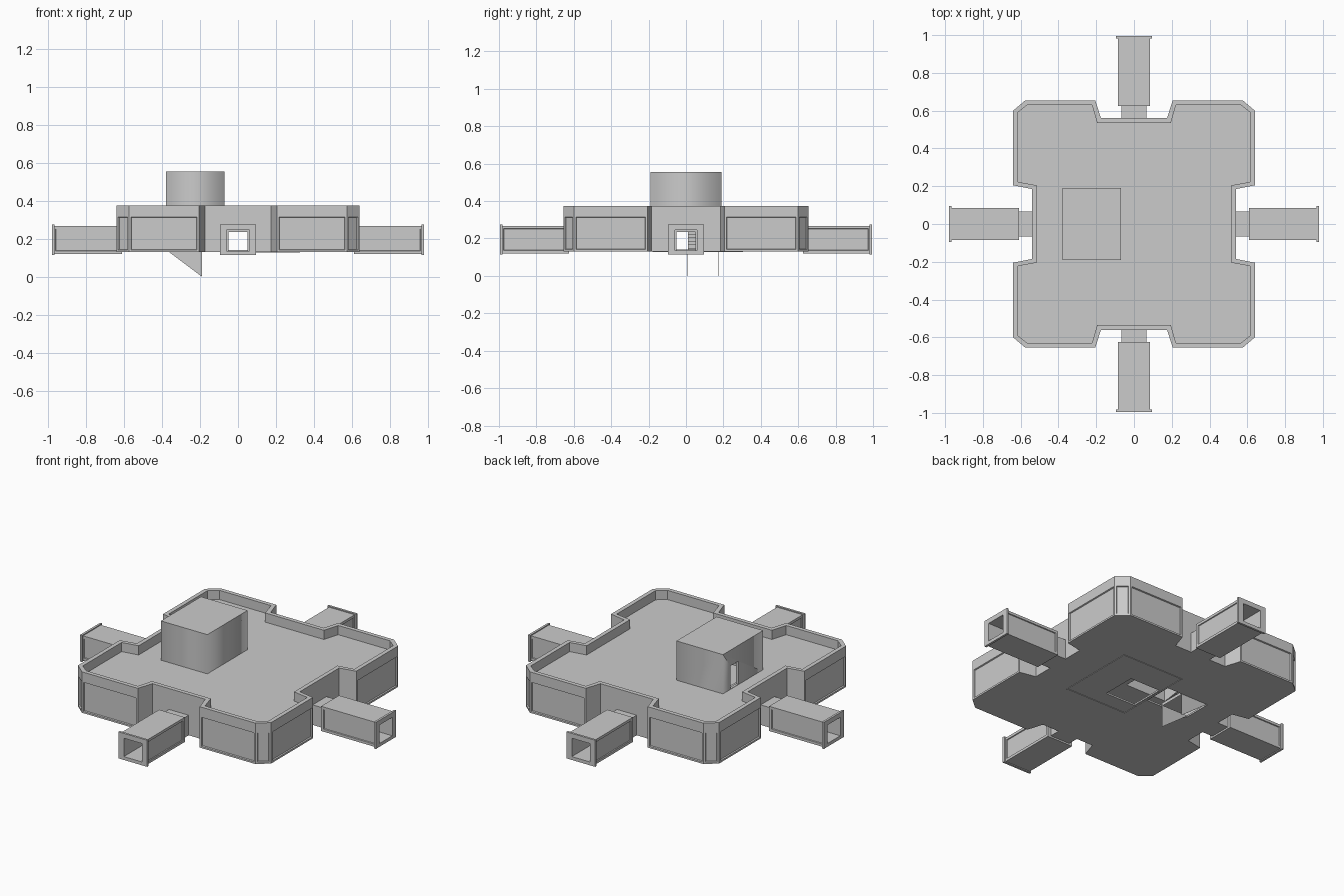
import bpy, bmesh
from mathutils import Matrix, Vector
from math import pi

if "Cube" in bpy.data.objects:
    bpy.data.objects.remove(bpy.data.objects["Cube"])


def add_object(name, bm):
    bmesh.ops.recalc_face_normals(bm, faces=bm.faces)
    me = bpy.data.meshes.new(name)
    bm.to_mesh(me)
    bm.free()
    ob = bpy.data.objects.new(name, me)
    bpy.context.collection.objects.link(ob)
    return ob


def prism_bm(pts, levels):
    """Closed prism from a plan outline with rings at each z level."""
    bm = bmesh.new()
    rings = [[bm.verts.new((x, y, z)) for x, y in pts] for z in levels]
    n = len(pts)
    for a, b in zip(rings, rings[1:]):
        for i in range(n):
            j = (i + 1) % n
            bm.faces.new((a[i], a[j], b[j], b[i]))
    bm.faces.new(rings[0][::-1])
    bm.faces.new(rings[-1])
    bmesh.ops.recalc_face_normals(bm, faces=bm.faces)
    bm.normal_update()
    return bm


def box_bm(x0, x1, y0, y1, z0, z1):
    return prism_bm([(x0, y0), (x1, y0), (x1, y1), (x0, y1)], [z0, z1])


def box(name, *dims):
    return add_object(name, box_bm(*dims))


def cut(ob, cutter):
    cutter.hide_render = True
    mod = ob.modifiers.new("cut", 'BOOLEAN')
    mod.operation = 'DIFFERENCE'
    mod.solver = 'EXACT'
    mod.object = cutter
    bpy.context.view_layer.objects.active = ob
    bpy.ops.object.modifier_apply(modifier=mod.name)
    bpy.data.objects.remove(cutter)


def outline(d):
    """Four-lobed plan outline moved inwards by d."""
    q = [(.175 + .8 * d, .56 - d), (.205 + .7 * d, .655 - d), (.575 - .4 * d, .655 - d),
         (.64 - d, .6 - .4 * d), (.64 - d, .205 + .7 * d), (.54 - d, .185 + .8 * d)]
    pts = list(q)
    pts += [(x, -y) for x, y in reversed(q)]
    pts += [(-x, -y) for x, y in q]
    pts += [(-x, y) for x, y in reversed(q)]
    return pts


# main building with recessed wall panels on the lobes
bm = prism_bm(outline(0), [.13, .325, .375])
for f in list(bm.faces):
    c = f.calc_center_median()
    if abs(f.normal.z) < .1 and c.z < .3 and (abs(c.x) > .6 or abs(c.y) > .62):
        bmesh.ops.inset_region(bm, faces=[f], thickness=.015)
        bmesh.ops.inset_region(bm, faces=[f], thickness=.004, depth=-.007)
body = add_object("main_building", bm)
cut(body, add_object("parapet_cutter", prism_bm(outline(.025), [.32, .45])))
cut(body, add_object("room_cutter", prism_bm(outline(.03), [.14, .305])))

# floor openings, roof opening under the hut and doorways to the tunnels
cut(body, box("floor_hole", -.07, .13, -.08, .13, .1, .16))
cut(body, box("stair_hole", -.37, -.08, .005, .18, .1, .16))
cut(body, box("roof_hole", -.36, -.09, -.17, .17, .28, .34))
cut(body, box("door_cutter_x", -.6, .6, -.05, .05, .14, .235))
cut(body, box("door_cutter_y", -.05, .05, -.6, .6, .14, .235))

# thin frame lines on the underside
for i, (x0, x1, y0, y1) in enumerate([(-.08, .32, -.18, -.174), (-.08, .32, .3, .306),
                                      (.32, .326, -.18, .306), (-.086, -.08, -.18, .306)]):
    box(f"floor_frame_{i}", x0, x1, y0, y1, .127, .133)

# roof hut with a doorway on the left side
hx0, hx1, hy = -.378, -.07, .19
hut = box("roof_hut", hx0, hx1, -hy, hy, .31, .555)
cut(hut, box("hut_hollow", hx0 + .015, hx1 - .015, -hy + .015, hy - .015, .29, .535))
cut(hut, box("hut_door", hx0 - .05, hx0 + .05, .045, .12, .322, .46))
bm = bmesh.new()
bm.from_mesh(hut.data)
for e in bm.edges:
    corner = all(abs(abs(v.co.y) - hy) < .001 and
                 min(abs(v.co.x - hx0), abs(v.co.x - hx1)) < .001 for v in e.verts)
    upright = abs(e.verts[0].co.z - e.verts[1].co.z) > .01
    e.smooth = corner and upright
for f in bm.faces:
    f.smooth = True
bm.to_mesh(hut.data)
bm.free()

# entrance tunnels: (name, turn, wall, tunnel start, tunnel end), built along -y
for name, turn, wall, start, end in [("front", 0, .54, .625, .995), ("right", pi / 2, .52, .61, .98),
                                     ("back", pi, .54, .625, .995), ("left", -pi / 2, .52, .61, .98)]:
    bm = box_bm(-.085, .085, -end + .003, -start, .12, .268)
    for f in list(bm.faces):
        if abs(f.normal.x) > .9:
            bmesh.ops.inset_region(bm, faces=[f], thickness=.022)
            bmesh.ops.inset_region(bm, faces=[f], thickness=.003, depth=-.005)
    parts = [add_object(name + "_tunnel", bm),
             box(name + "_tunnel_rim", -.095, .095, -end, -end + .013, .115, .274),
             box(name + "_tunnel_neck", -.065, .065, -start - .01, -wall, .13, .25)]
    for ob, hw, top in zip(parts, (.06, .06, .05), (.245, .245, .235)):
        cut(ob, box("passage", -hw, hw, -1.1, -.4, .135, top))
        ob.data.transform(Matrix.Rotation(turn, 4, 'Z'))

# stair flight up to the hut: zigzag of treads and risers
bm = bmesh.new()
steps, xa, xb, za, zb = 10, -.19, -.36, .13, .315
path = []
for i in range(steps):
    x = xa + (xb - xa) * i / steps
    path += [(x, za + (zb - za) * i / steps), (x, za + (zb - za) * (i + 1) / steps)]
path.append((xb, zb))
rows = [[bm.verts.new((x, y, z)) for x, z in path] for y in (.01, .175)]
for i in range(len(path) - 1):
    bm.faces.new((rows[0][i], rows[0][i + 1], rows[1][i + 1], rows[1][i]))
add_object("stair_flight", bm)

# triangular stair side plates hanging below the floor
for name, y in (("stair_plate_front", .01), ("stair_plate_back", .175)):
    bm = bmesh.new()
    tri = [(-.37, .135), (-.19, .135), (-.19, 0)]
    a = [bm.verts.new((x, y - .001, z)) for x, z in tri]
    b = [bm.verts.new((x, y + .001, z)) for x, z in tri]
    bm.faces.new(a)
    bm.faces.new(b[::-1])
    for i in range(3):
        j = (i + 1) % 3
        bm.faces.new((a[i], b[i], b[j], a[j]))
    add_object(name, bm)
